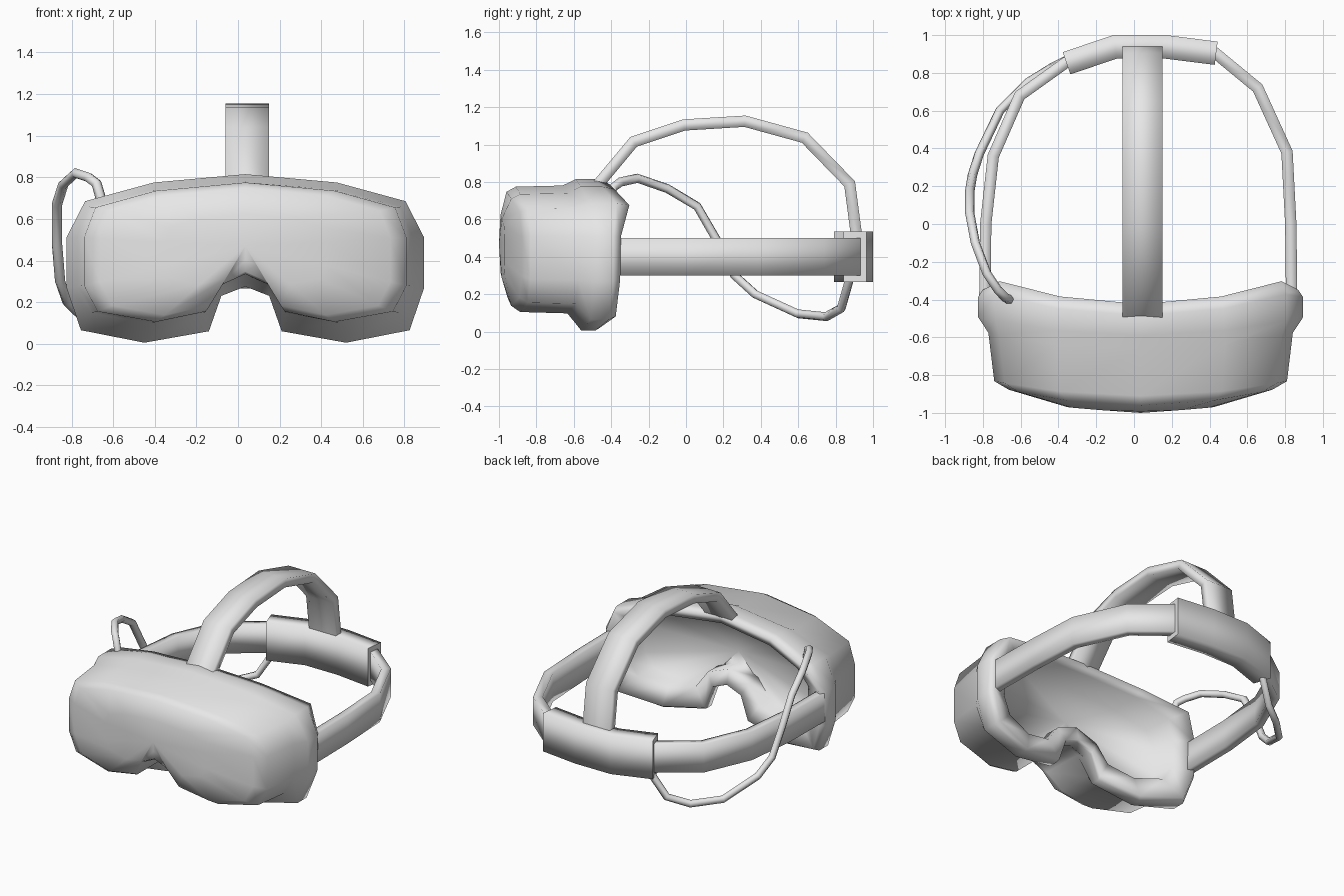
import bpy, bmesh
from mathutils import Vector

cube = bpy.data.objects.get("Cube")
if cube:
    bpy.data.objects.remove(cube)

CX = 0.035          # headset centreline
MID = 0.47          # height the visor rings shrink towards

grey = bpy.data.materials.new("light_grey")
grey.use_nodes = True
grey.diffuse_color = (0.8, 0.8, 0.8, 1)
grey.node_tree.nodes["Principled BSDF"].inputs["Base Color"].default_value = grey.diffuse_color


def finish(name, bm):
    """Turn a bmesh into a smooth grey object."""
    bmesh.ops.recalc_face_normals(bm, faces=bm.faces)
    mesh = bpy.data.meshes.new(name)
    for f in bm.faces:
        f.smooth = True
    bm.to_mesh(mesh)
    bm.free()
    mesh.materials.append(grey)
    obj = bpy.data.objects.new(name, mesh)
    bpy.context.collection.objects.link(obj)


def band(name, path, wide, width, thick):
    """Sweep a flat rectangular section along a planar path."""
    bm = bmesh.new()
    pts = [Vector(p) for p in path]
    wide = Vector(wide)
    rings = []
    for i, p in enumerate(pts):
        a = (p - pts[max(i - 1, 0)]).normalized()
        b = (pts[min(i + 1, len(pts) - 1)] - p).normalized()
        t = (a + b).normalized()
        mitre = max(t.dot(a), t.dot(b))
        n = t.cross(wide) * thick / 2 / mitre
        w = wide * width / 2
        rings.append([bm.verts.new(p + o) for o in (n + w, n - w, -n - w, -n + w)])
    for r, s in zip(rings, rings[1:]):
        for k in range(4):
            bm.faces.new((r[k], r[k - 1], s[k - 1], s[k]))
    for ring in (rings[0], rings[-1]):    # crisp ends, soft sides
        for e in bm.faces.new(ring).edges:
            e.smooth = False
    finish(name, bm)


# Half outlines from top to nose: visor shell, face gasket, hollow
shell = [(0, .775), (.43, .735), (.72, .655), (.775, .51), (.775, .28),
         (.71, .155), (.43, .105), (.19, .155), (.11, .285), (0, .335)]
gasket = [(0, .815), (.44, .775), (.77, .685), (.86, .51), (.86, .27),
          (.79, .065), (.485, .005), (.175, .06), (.115, .23), (0, .275)]
hollow = [(0, .74), (.4, .705), (.64, .62), (.7, .5), (.7, .3),
          (.64, .2), (.44, .155), (.25, .2), (.16, .325), (0, .385)]


def full(half):
    return half + [(-x, z) for x, z in half[-2:0:-1]]


# Each ring: outline, x scale, z scale, y at centre, bend with x,
# backward lean of the brow, forward push of the nose arch
rings_spec = [
    (shell, .5, .5, -.992, .15, 0, 0),
    (shell, .9, .91, -.96, .17, 0, .025),
    (shell, 1, 1, -.91, .13, 0, .05),
    (shell, 1.04, 1.02, -.66, .13, 0, 0),
    (gasket, 1, 1, -.59, .13, 0, 0),
    (gasket, 1, 1, -.53, .19, .25, 0),
    (gasket, .97, .96, -.505, .22, .45, 0),
    (hollow, 1, 1, -.53, .24, .45, 0),
    (hollow, .98, .98, -.64, .14, 0, 0),
]

# Visor: lofted from the front bulge, over the gasket and into the hollow
bm = bmesh.new()
rings = []
for outline, sx, sz, y, bend, lean, push in rings_spec:
    ring = []
    for x, z in full(outline):
        x, z = x * sx, MID + (z - MID) * sz
        depth = y + bend * x * x + lean * min(max(z - .5, 0), .18)
        if abs(x) < .15 and z < MID:
            depth -= push
        ring.append(bm.verts.new((CX + x, depth, z)))
    rings.append(ring)
n = len(rings[0])
for r, s in zip(rings, rings[1:]):
    for k in range(n):
        bm.faces.new((r[k - 1], r[k], s[k], s[k - 1]))
for ring, y in ((rings[0], -1.0), (rings[-1], -.64)):
    hub = bm.verts.new((CX, y, MID))
    for k in range(n):
        bm.faces.new((ring[k - 1], ring[k], hub))
finish("visor", bm)

# Side straps
left = [(.835, -.42), (.83, 0), (.81, .38), (.655, .72), (.43, .905), (.2, .935)]
right = [(-.79, -.42), (-.785, 0), (-.745, .36), (-.605, .68), (-.36, .855), (-.15, .92)]
for name, path in (("left_strap", left), ("right_strap", right)):
    band(name, [(x, y, .4) for x, y in path], (0, 0, 1), .2, .06)

# Strap over the head
arch = [(-.472, .785), (-.28, 1.015), (-.01, 1.105), (.315, 1.125),
        (.635, 1.037), (.875, .79), (.92, .45)]
band("top_strap", [(.045, y, z) for y, z in arch], (1, 0, 0), .21, .06)

# Rear pad
pad = [(-.357, .851), (-.1, .938), (.165, .938), (.435, .904)]
band("rear_pad", [(x, y, .4) for x, y in pad], (0, 0, 1), .27, .124)

# Cable looping from the visor to the rear pad
cable = [(-.66, -.4, .7), (-.68, -.39, .77), (-.72, -.35, .8), (-.78, -.26, .82),
         (-.84, -.1, .765), (-.87, .06, .67), (-.87, .17, .48), (-.855, .26, .3),
         (-.82, .37, .2), (-.71, .6, .095), (-.56, .75, .08), (-.43, .83, .125),
         (-.33, .88, .3)]
curve = bpy.data.curves.new("cable", "CURVE")
curve.dimensions = "3D"
curve.bevel_depth = .025
curve.bevel_resolution = 1
curve.use_fill_caps = True
spline = curve.splines.new("POLY")
spline.points.add(len(cable) - 1)
for point, co in zip(spline.points, cable):
    point.co = (*co, 1)
spline.use_smooth = True
curve.materials.append(grey)
bpy.context.collection.objects.link(bpy.data.objects.new("cable", curve))
